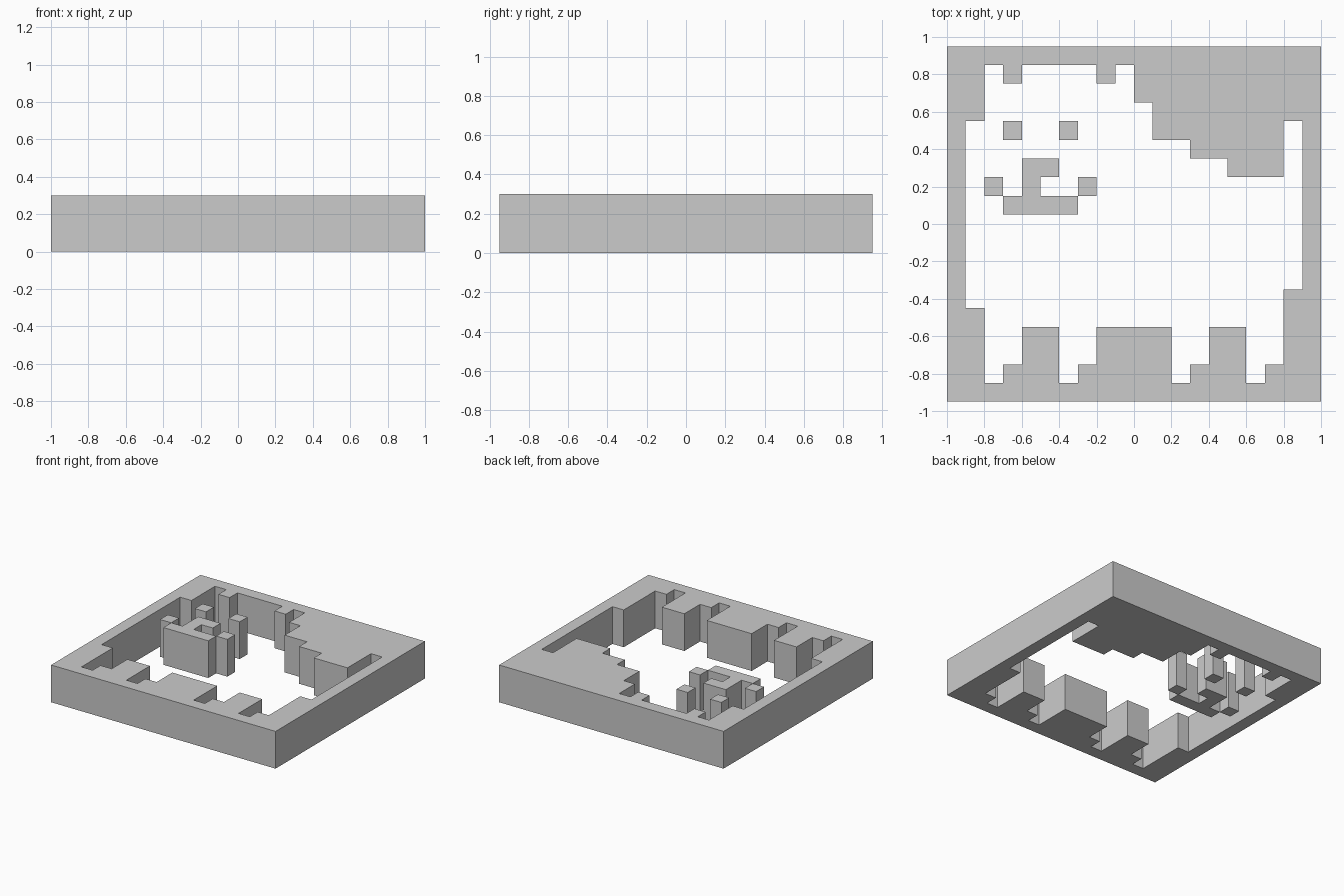
import bpy, bmesh

if "Cube" in bpy.data.objects:
    bpy.data.objects.remove(bpy.data.objects["Cube"])

UNIT = 0.1      # size of one square of the pattern
HEIGHT = 0.3


def trace(x, y, moves):
    """Closed outline from alternating horizontal / vertical steps in squares."""
    pts = []
    for i, step in enumerate(moves):
        pts.append((x, y))
        if i % 2 == 0:
            x += step * UNIT
        else:
            y += step * UNIT
    return pts


def slab(name, *loops):
    """Fill the outlines (later ones are holes) and extrude them upwards."""
    bm = bmesh.new()
    edges = []
    for pts in loops:
        vs = [bm.verts.new((x, y, 0)) for x, y in pts]
        edges += [bm.edges.new((vs[i - 1], vs[i])) for i in range(len(vs))]
    bmesh.ops.triangle_fill(bm, edges=edges, use_beauty=True, use_dissolve=False)
    top = bmesh.ops.extrude_face_region(bm, geom=bm.faces[:], use_keep_orig=True)
    verts = [g for g in top["geom"] if isinstance(g, bmesh.types.BMVert)]
    bmesh.ops.translate(bm, verts=verts, vec=(0, 0, HEIGHT))
    bmesh.ops.recalc_face_normals(bm, faces=bm.faces[:])
    mesh = bpy.data.meshes.new(name)
    bm.to_mesh(mesh)
    bm.free()
    obj = bpy.data.objects.new(name, mesh)
    bpy.context.collection.objects.link(obj)
    return obj


# Outer frame with the animal-shaped opening, traced clockwise from the ear
border = trace(-1, -0.95, [20, 19, -20, -19])
opening = trace(-0.8, 0.85, [
    1, -1, 1, 1, 4, -1, 1, 1, 1, -2,                  # ears and head
    1, -2, 2, -1, 2, -1, 3, 3, 1, -9, -1, -4,         # back, tail, rump
    -1, -1, -1, 3, -2, -2, -1, -1, -1, 3, -4, -2,     # right legs
    -1, -1, -1, 3, -2, -2, -1, -1, -1, 4,             # left legs
    -1, 10, 1, 3])                                    # chest
slab("frame", border, opening)

# Nose and mouth
slab("nose_and_mouth", trace(-0.7, 0.05, [4, 1, -2, 1, 1, 1, -2, -2, -1, -1]))

# Eyes and mouth corners: single square posts
for name, x, y in (("left_eye", -0.7, 0.45), ("right_eye", -0.4, 0.45),
                   ("left_mouth_corner", -0.8, 0.15),
                   ("right_mouth_corner", -0.3, 0.15)):
    slab(name, trace(x, y, [1, 1, -1, -1]))
